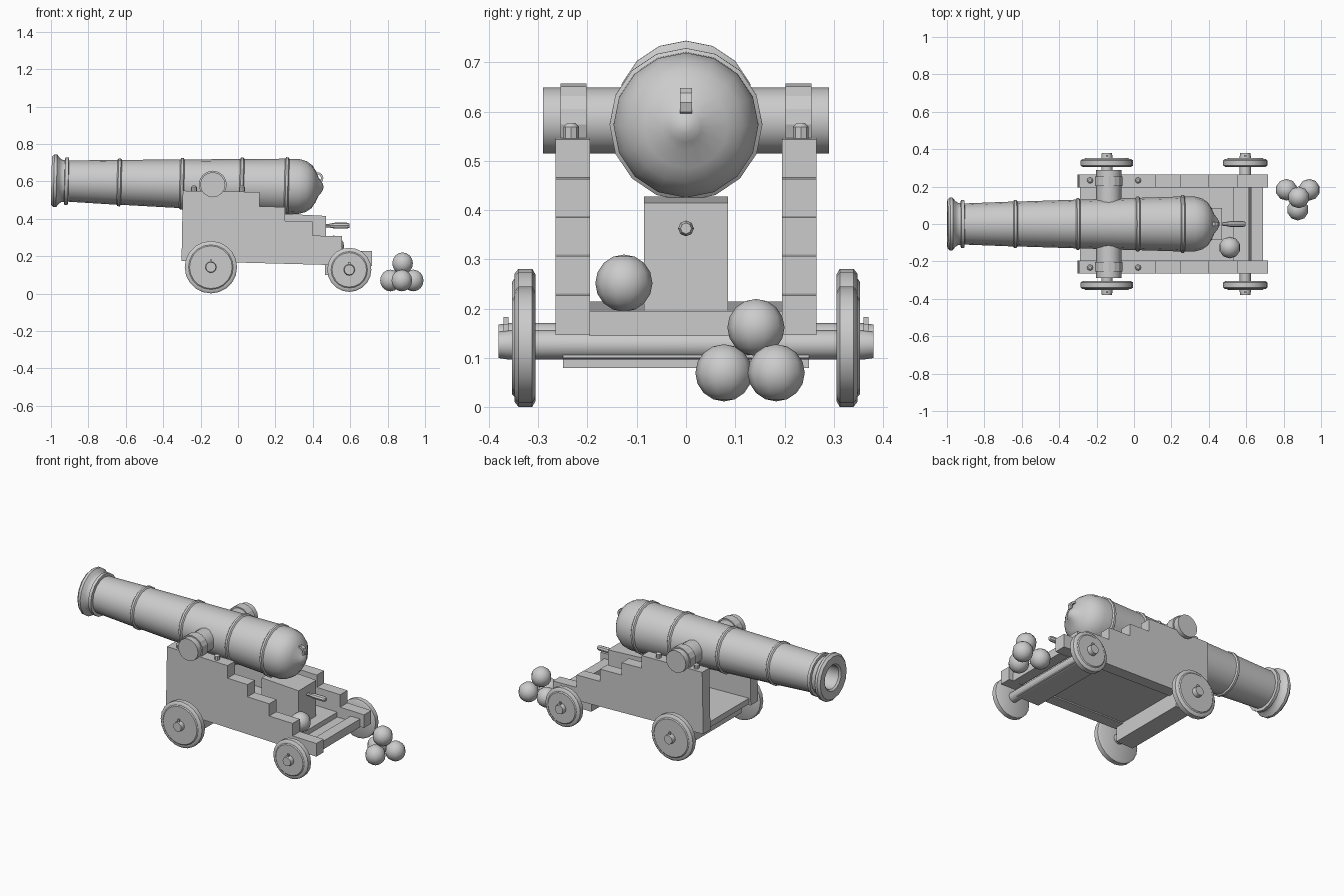
import bpy, bmesh, math
from mathutils import Matrix

if "Cube" in bpy.data.objects:
    bpy.data.objects.remove(bpy.data.objects["Cube"])


def finish(name, bm, smooth=False):
    bmesh.ops.recalc_face_normals(bm, faces=bm.faces)
    me = bpy.data.meshes.new(name)
    bm.to_mesh(me)
    bm.free()
    ob = bpy.data.objects.new(name, me)
    bpy.context.collection.objects.link(ob)
    if smooth:
        bpy.ops.object.select_all(action='DESELECT')
        ob.select_set(True)
        bpy.context.view_layer.objects.active = ob
        bpy.ops.object.shade_smooth_by_angle(angle=math.radians(40))
    return ob


def lathe(name, profile, n, matrix):
    """Revolve (height, radius) points about local z, then place."""
    bm = bmesh.new()
    rings = []
    for h, r in profile:
        if r == 0:
            rings.append([bm.verts.new((0, 0, h))] * n)
        else:
            rings.append([bm.verts.new((r * math.cos(2 * math.pi * i / n),
                                        r * math.sin(2 * math.pi * i / n), h)) for i in range(n)])
    for a, b in zip(rings, rings[1:]):
        for i in range(n):
            j = (i + 1) % n
            bm.faces.new(list(dict.fromkeys((a[i], a[j], b[j], b[i]))))
    bm.transform(matrix)
    return finish(name, bm, True)


def prism(name, outline, y0, y1):
    """Extrude an (x, z) outline along y."""
    bm = bmesh.new()
    a = [bm.verts.new((x, y0, z)) for x, z in outline]
    b = [bm.verts.new((x, y1, z)) for x, z in outline]
    bm.faces.new(a)
    bm.faces.new(b[::-1])
    for i in range(len(a)):
        j = (i + 1) % len(a)
        bm.faces.new((a[i], a[j], b[j], b[i]))
    return finish(name, bm)


def box(name, x0, x1, y0, y1, z0, z1):
    return prism(name, [(x0, z0), (x1, z0), (x1, z1), (x0, z1)], y0, y1)


def ball(name, loc, r=0.058):
    bm = bmesh.new()
    bmesh.ops.create_uvsphere(bm, u_segments=10, v_segments=8, radius=r,
                              matrix=Matrix.Translation(loc))
    return finish(name, bm, True)


def along_y(x, z, s=1):
    return Matrix.Translation((x, 0, z)) @ Matrix.Rotation(-s * math.pi / 2, 4, 'X')


ALONG_X = Matrix.Rotation(math.pi / 2, 4, 'Y')

# Barrel with raised bands, muzzle swell and hollow bore, slightly elevated
profile = [(-0.5, 0), (-0.5, 0.07), (-0.985, 0.07), (-0.995, 0.08), (-0.998, 0.128),
           (-0.985, 0.141), (-0.97, 0.141), (-0.955, 0.122), (-0.94, 0.112),
           (-0.928, 0.112), (-0.926, 0.127), (-0.908, 0.127), (-0.906, 0.11)]
for x, r in ((-0.635, 0.12), (-0.3, 0.13), (0.02, 0.14), (0.26, 0.147)):
    profile += [(x - 0.012, r), (x - 0.006, r + 0.008), (x + 0.006, r + 0.008), (x + 0.012, r)]
profile += [(0.325, 0.147), (0.365, 0.136), (0.395, 0.115), (0.415, 0.085),
            (0.43, 0.05), (0.445, 0.032), (0.455, 0.014), (0.457, 0)]
tilt = Matrix.Translation((0, 0, 0.58)) @ Matrix.Rotation(0.0234, 4, 'Y')
lathe("barrel", profile, 16, tilt @ ALONG_X)

# Breech loop
bm = bmesh.new()
arc = []
for i in range(7):
    t = math.radians(-70 + 220 * i / 6)
    arc.append([bm.verts.new((0.425 + r * math.cos(t), y, 0.617 + r * math.sin(t)))
                for r, y in ((0.032, -0.012), (0.032, 0.012), (0.02, 0.012), (0.02, -0.012))])
for a, b in zip(arc, arc[1:]):
    for i in range(4):
        bm.faces.new((a[i], a[(i + 1) % 4], b[(i + 1) % 4], b[i]))
bm.faces.new(arc[0])
bm.faces.new(arc[-1])
finish("breech_loop", bm)

# Trunnions
TX, TZ = -0.135, 0.582
lathe("trunnions", [(-0.29, 0), (-0.29, 0.067), (0.29, 0.067), (0.29, 0)], 16, along_y(TX, TZ))

# Stepped cheeks with trunnion straps and bolts on each side
cheek = [(-0.302, 0.174), (-0.295, 0.55), (0.115, 0.543), (0.115, 0.466), (0.25, 0.463),
         (0.25, 0.388), (0.397, 0.385), (0.397, 0.31), (0.555, 0.307), (0.555, 0.231),
         (0.716, 0.227), (0.716, 0.147)]
angles = [math.radians(-30 + 240 * i / 10) for i in range(11)]
strap = [(TX + 0.075 * math.cos(t), TZ + 0.075 * math.sin(t)) for t in angles]
for s, side in ((-1, "right"), (1, "left")):
    prism("cheek_" + side, cheek, s * 0.195, s * 0.265)
    prism("trunnion_strap_" + side, strap, s * 0.202, s * 0.255)
    for x in (-0.235, 0.022):
        lathe("strap_bolt_" + side, [(0, 0), (0, 0.016), (0.024, 0.016), (0.032, 0.008), (0.032, 0)],
              8, Matrix.Translation((x, s * 0.233, 0.545)))

# Carriage floor, axle beds and rear transom
prism("floor", [(-0.29, 0.18), (0.535, 0.16), (0.535, 0.195), (-0.29, 0.215)], -0.196, 0.196)
box("front_axle_bed", -0.2, -0.085, -0.25, 0.25, 0.08, 0.185)
box("rear_axle_bed", 0.465, 0.615, -0.25, 0.25, 0.1, 0.165)
box("rear_transom", 0.625, 0.69, -0.196, 0.196, 0.145, 0.195)

# Elevating block with handle
prism("elevating_block", [(0.22, 0.195), (0.47, 0.19), (0.47, 0.415), (0.22, 0.428)], -0.085, 0.085)
lathe("block_handle", [(0, 0), (0, 0.009), (0.02, 0.01), (0.05, 0.016), (0.115, 0.016),
                       (0.127, 0.011), (0.127, 0)], 8,
      Matrix.Translation((0.468, 0, 0.363)) @ ALONG_X)

# Axles, wheels and linch pins
for end, x, z, r in (("front", -0.145, 0.141, 0.14), ("rear", 0.595, 0.127, 0.118)):
    lathe(end + "_axle", [(-0.38, 0), (-0.38, 0.027), (-0.36, 0.03), (0.36, 0.03),
                          (0.38, 0.027), (0.38, 0)], 12, along_y(x, z))
    for s, side in ((-1, "right"), (1, "left")):
        lathe(end + "_wheel_" + side,
              [(0.305, 0), (0.305, r - 0.012), (0.312, r), (0.34, r), (0.348, r - 0.01),
               (0.348, r - 0.02), (0.353, r - 0.026), (0.353, 0)], 20, along_y(x, z, s))
        box(end + "_linch_pin_" + side, x - 0.006, x + 0.006, s * 0.36, s * 0.37, z, z + 0.042)

# Cannonballs: one on the carriage, four in a pile
ball("carriage_ball", (0.512, -0.126, 0.252))
for p in ((0.815, 0.183, 0.07), (0.937, 0.183, 0.07), (0.876, 0.077, 0.07), (0.88, 0.142, 0.162)):
    ball("pile_ball", p)
